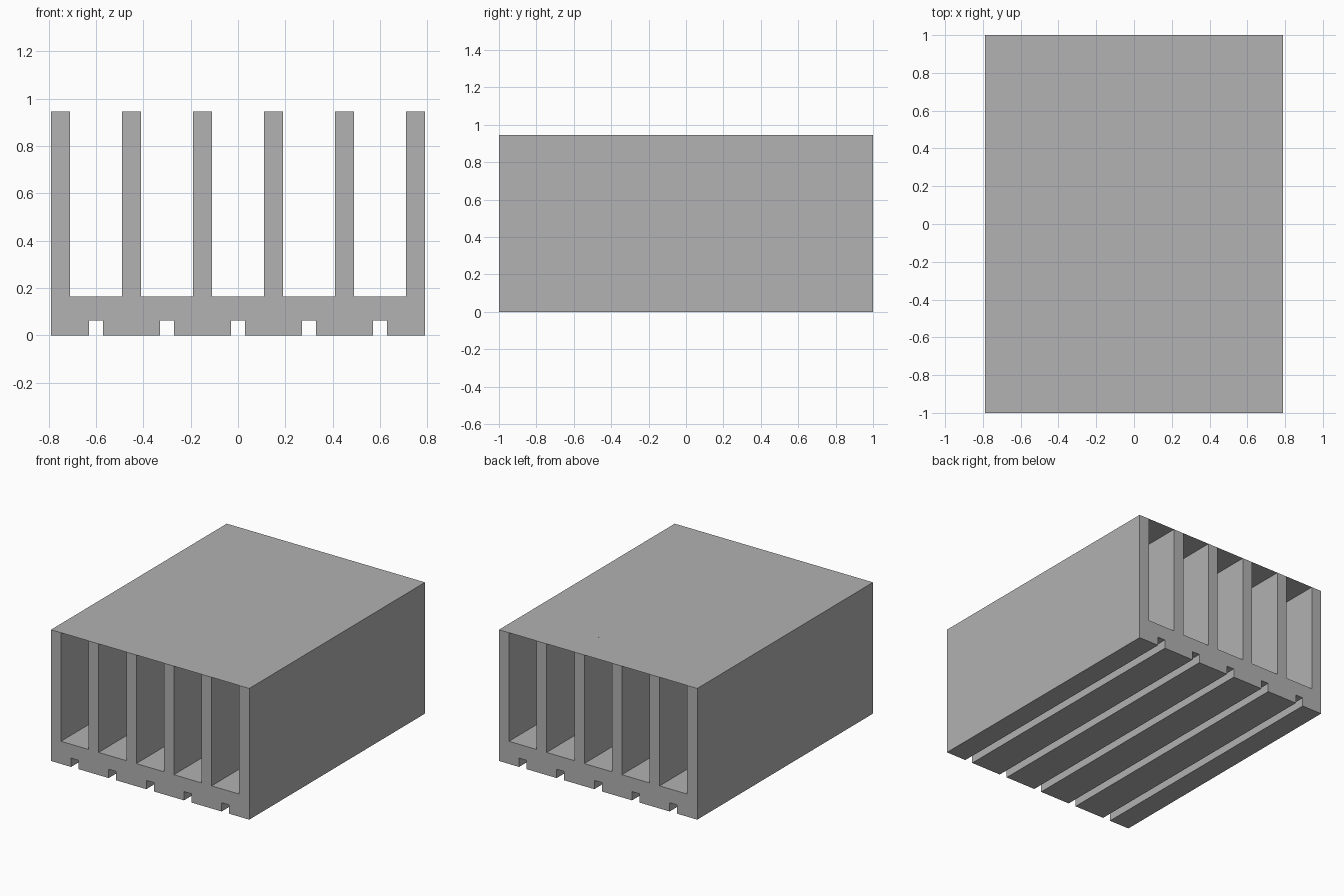
import bpy, bmesh

if "Cube" in bpy.data.objects:
    bpy.data.objects.remove(bpy.data.objects["Cube"])

FIN_X = [-0.75 + 0.3 * i for i in range(6)]      # fin centres
GROOVE_X = [-0.6 + 0.3 * i for i in range(5)]    # groove centres
FIN_HALF, GROOVE_HALF = 0.04, 0.03
TOP, FLOOR, GROOVE_TOP = 0.945, 0.163, 0.063
HALF_W, HALF_L = 0.79, 1.0

grey = bpy.data.materials.new("mid_grey")
grey.diffuse_color = (0.445, 0.445, 0.445, 1)
grey.use_nodes = True
grey.node_tree.nodes["Principled BSDF"].inputs["Base Color"].default_value = grey.diffuse_color


def add_object(name, bm):
    mesh = bpy.data.meshes.new(name)
    bm.to_mesh(mesh)
    bm.free()
    mesh.materials.append(grey)
    obj = bpy.data.objects.new(name, mesh)
    bpy.context.collection.objects.link(obj)
    return obj


# Finned body: one cross-section extruded along its length
profile = [(-HALF_W, 0)]
for x in GROOVE_X:
    profile += [(x - GROOVE_HALF, 0), (x - GROOVE_HALF, GROOVE_TOP),
                (x + GROOVE_HALF, GROOVE_TOP), (x + GROOVE_HALF, 0)]
profile.append((HALF_W, 0))
for i, x in enumerate(reversed(FIN_X)):
    if i > 0:
        profile.append((x + FIN_HALF, FLOOR))
    profile += [(x + FIN_HALF, TOP), (x - FIN_HALF, TOP)]
    if i < len(FIN_X) - 1:
        profile.append((x - FIN_HALF, FLOOR))

bm = bmesh.new()
face = bm.faces.new([bm.verts.new((x, -HALF_L, z)) for x, z in profile])
grown = bmesh.ops.extrude_face_region(bm, geom=[face], use_keep_orig=True)
moved = [v for v in grown["geom"] if isinstance(v, bmesh.types.BMVert)]
bmesh.ops.translate(bm, verts=moved, vec=(0, 2 * HALF_L, 0))
bmesh.ops.recalc_face_normals(bm, faces=bm.faces)
add_object("finned_body", bm)

# Paper-thin cover sheet closing the channels between the fins
bm = bmesh.new()
for left, right in zip(FIN_X, FIN_X[1:]):
    x0, x1 = left + FIN_HALF, right - FIN_HALF
    bm.faces.new([bm.verts.new((x, y, TOP)) for x, y in
                  ((x0, -HALF_L), (x1, -HALF_L), (x1, HALF_L), (x0, HALF_L))])
add_object("cover_sheet", bm)
